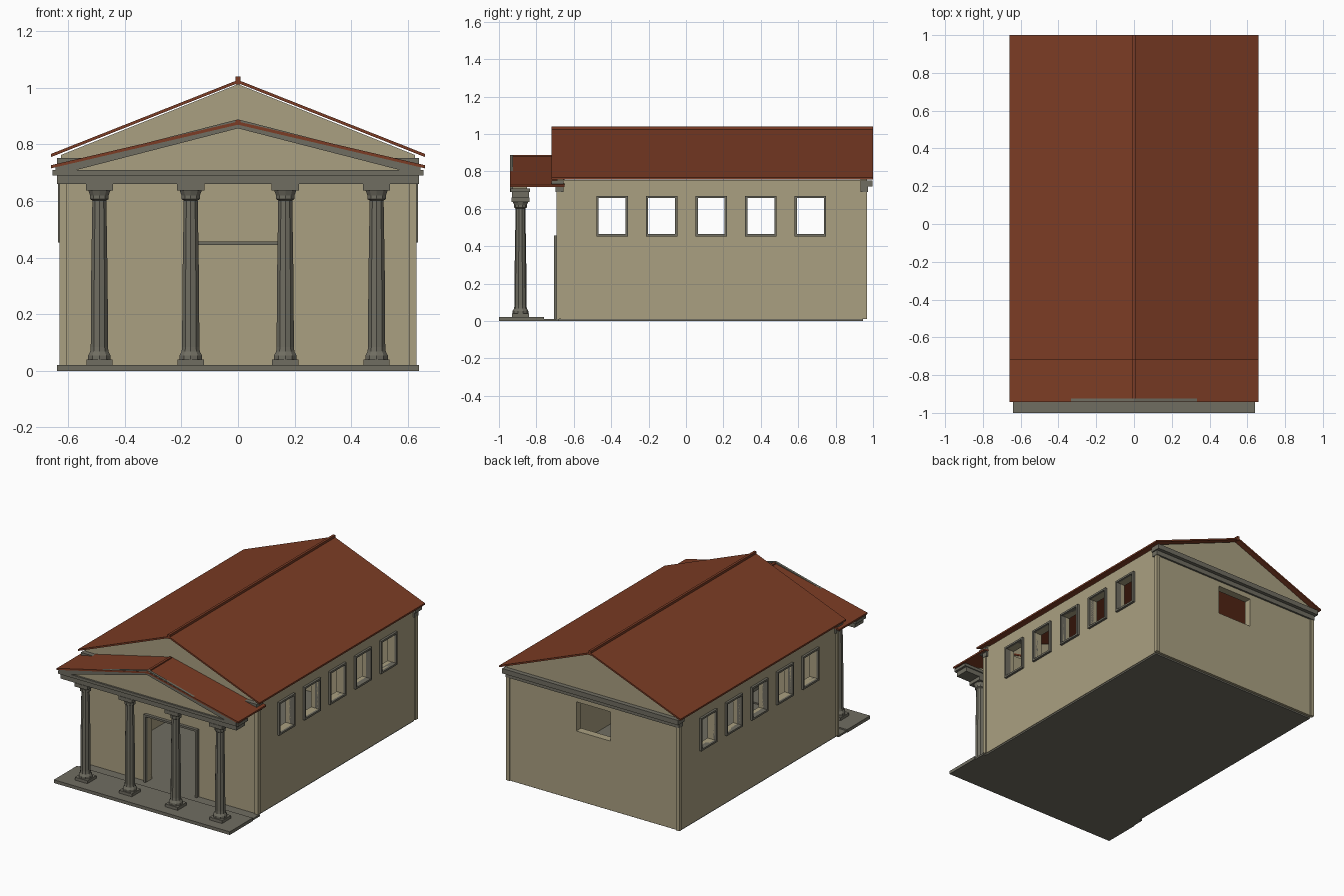
import bpy, bmesh, math

if "Cube" in bpy.data.objects:
    bpy.data.objects.remove(bpy.data.objects["Cube"], do_unlink=True)


def material(name, rgb):
    m = bpy.data.materials.new(name)
    m.use_nodes = True
    m.diffuse_color = (*rgb, 1)
    m.node_tree.nodes["Principled BSDF"].inputs["Base Color"].default_value = (*rgb, 1)
    return m


PLASTER = material("tan plaster", (0.40, 0.35, 0.22))
STONE = material("grey stone", (0.16, 0.153, 0.12))
TILE = material("red roof tile", (0.20, 0.045, 0.018))


def finish(name, bm, mat):
    bmesh.ops.recalc_face_normals(bm, faces=bm.faces[:])
    mesh = bpy.data.meshes.new(name)
    bm.to_mesh(mesh)
    bm.free()
    mesh.materials.append(mat)
    ob = bpy.data.objects.new(name, mesh)
    bpy.context.scene.collection.objects.link(ob)
    return ob


def add_box(bm, x, y, z):
    verts = bmesh.ops.create_cube(bm, size=1)["verts"]
    for v in verts:
        v.co = [(a + b) / 2 + c * (b - a) for c, (a, b) in zip(v.co, (x, y, z))]


def boxes(name, mat, *dims):
    bm = bmesh.new()
    for d in dims:
        add_box(bm, *d)
    return finish(name, bm, mat)


def prism(name, mat, outline, y0, y1):
    """Extrude an x-z outline along y."""
    bm = bmesh.new()
    face = bm.faces.new([bm.verts.new((x, y0, z)) for x, z in outline])
    new = bmesh.ops.extrude_face_region(bm, geom=[face])["geom"]
    for v in new:
        if isinstance(v, bmesh.types.BMVert):
            v.co.y = y1
    return finish(name, bm, mat)


def chevron(name, mat, half, eave, apex, thick, y0, y1):
    prism(name, mat, [(-half, eave), (0, apex), (half, eave), (half, eave - thick),
                      (0, apex - thick), (-half, eave - thick)], y0, y1)


def sym(a):
    return (-a, a)


# Window and door layout
WIN_Y = [-0.395 + 0.265 * i for i in range(5)]
WIN_Z = (0.465, 0.657)
WIN_HALF, DOOR_HALF, DOOR_TOP = 0.072, 0.18, 0.445

# Hollow walls with cut openings
walls = boxes("walls", PLASTER, (sym(0.622), (-0.685, 0.962), (0.01, 0.755)))
openings = [(sym(0.572), (-0.635, 0.912), (0.0, 0.9)),
            (sym(DOOR_HALF), (-0.8, -0.6), (0.0, DOOR_TOP)),
            (sym(0.125), (0.85, 1.1), WIN_Z)]
openings += [(sym(0.8), (y - WIN_HALF, y + WIN_HALF), WIN_Z) for y in WIN_Y]
for dims in openings:
    cutter = boxes("opening_cutter", PLASTER, dims)
    cutter.hide_render = True
    mod = walls.modifiers.new("opening", "BOOLEAN")
    mod.operation, mod.solver, mod.object = "DIFFERENCE", "EXACT", cutter
    bpy.context.view_layer.objects.active = walls
    bpy.ops.object.modifier_apply(modifier=mod.name)
    bpy.data.objects.remove(cutter, do_unlink=True)

# Corner pilasters
boxes("corner_pilasters", PLASTER, *[
    (x, y, (0.01, 0.70)) for x in ((-0.63, -0.606), (0.606, 0.63))
    for y in ((-0.692, -0.668), (0.945, 0.969))])

# Floor, porch slab and the lower strip by the door
boxes("floor", STONE, (sym(0.618), (-0.69, 0.945), (0, 0.012)))
boxes("porch_slab", STONE, (sym(0.64), (-1.0, -0.76), (0, 0.021)))
boxes("porch_landing", STONE, (sym(0.635), (-0.76, -0.68), (0, 0.012)))

# Window frames, both sides
for side, s in (("left", 1), ("right", -1)):
    x = sorted((s * 0.60, s * 0.637))
    for i, y in enumerate(WIN_Y):
        a, b, t = y - WIN_HALF, y + WIN_HALF, 0.012
        boxes(f"{side}_window_frame_{i + 1}", STONE,
              (x, (a - t, a), WIN_Z), (x, (b, b + t), WIN_Z),
              (x, (a - t, b + t), (WIN_Z[0] - t, WIN_Z[0])),
              (x, (a - t, b + t), (WIN_Z[1], WIN_Z[1] + t)))

# Door frame
DY, DO = (-0.705, -0.65), DOOR_HALF + 0.014
boxes("door_frame", STONE,
      ((-DO, -DOOR_HALF), DY, (0.01, DOOR_TOP)), ((DOOR_HALF, DO), DY, (0.01, DOOR_TOP)),
      (sym(DO), DY, (DOOR_TOP, DOOR_TOP + 0.013)))

# Gable ends: stepped cornice below a plaster triangle
for end, wall, s in (("front", -0.685, -1), ("back", 0.962, 1)):
    def span(out):
        return sorted((wall - s * 0.03, wall + s * out))
    boxes(f"{end}_cornice", STONE,
          (sym(0.632), span(0.012), (0.69, 0.72)), (sym(0.64), span(0.035), (0.72, 0.752)))
    prism(f"{end}_gable", PLASTER, [(-0.625, 0.752), (0.625, 0.752), (0.625, 0.763),
                                    (0, 1.013), (-0.625, 0.763)], *span(0.005))

# Main roof and ridge
chevron("main_roof", TILE, 0.66, 0.767, 1.028, 0.011, -0.72, 1.0)
boxes("main_ridge", TILE, (sym(0.008), (-0.72, 1.0), (1.012, 1.04)))

# Porch roof, ridge and pediment
chevron("porch_roof", TILE, 0.66, 0.727, 0.881, 0.011, -0.942, -0.65)
boxes("porch_ridge", TILE, (sym(0.008), (-0.942, -0.70), (0.868, 0.887)))
chevron("porch_raking_cornice", STONE, 0.645, 0.723, 0.889, 0.032, -0.9405, -0.925)
prism("porch_pediment", PLASTER, [(-0.62, 0.705), (0.62, 0.705), (0, 0.862)], -0.925, -0.85)

# Porch beam over the columns
COL_Y = -0.885
boxes("porch_beam", STONE,
      (sym(0.64), (COL_Y - 0.045, COL_Y + 0.045), (0.66, 0.691)),
      (sym(0.655), (COL_Y - 0.052, COL_Y + 0.052), (0.691, 0.71)))

# Columns: turned profile (radius, height) between square plinth and abacus
PROFILE = [(0.042, 0.04), (0.042, 0.054), (0.034, 0.068), (0.032, 0.085), (0.031, 0.3),
           (0.026, 0.602), (0.034, 0.607), (0.034, 0.62), (0.041, 0.637)]
SIDES = 10


def column(name, cx):
    bm = bmesh.new()
    rings = []
    for r, z in PROFILE:
        angles = [math.tau * (i + 0.5) / SIDES for i in range(SIDES)]
        rings.append([bm.verts.new((cx + r * math.cos(a), COL_Y + r * math.sin(a), z))
                      for a in angles])
    for low, high in zip(rings, rings[1:]):
        for i in range(SIDES):
            j = (i + 1) % SIDES
            bm.faces.new((low[i], low[j], high[j], high[i]))
    bm.faces.new(rings[0][::-1])
    bm.faces.new(rings[-1])
    for half, z in ((0.046, (0.02, 0.04)), (0.048, (0.637, 0.661))):
        add_box(bm, (cx - half, cx + half), (COL_Y - half, COL_Y + half), z)
    finish(name, bm, STONE)


for i, cx in enumerate((-0.49, -0.167, 0.167, 0.49)):
    column(f"column_{i + 1}", cx)
